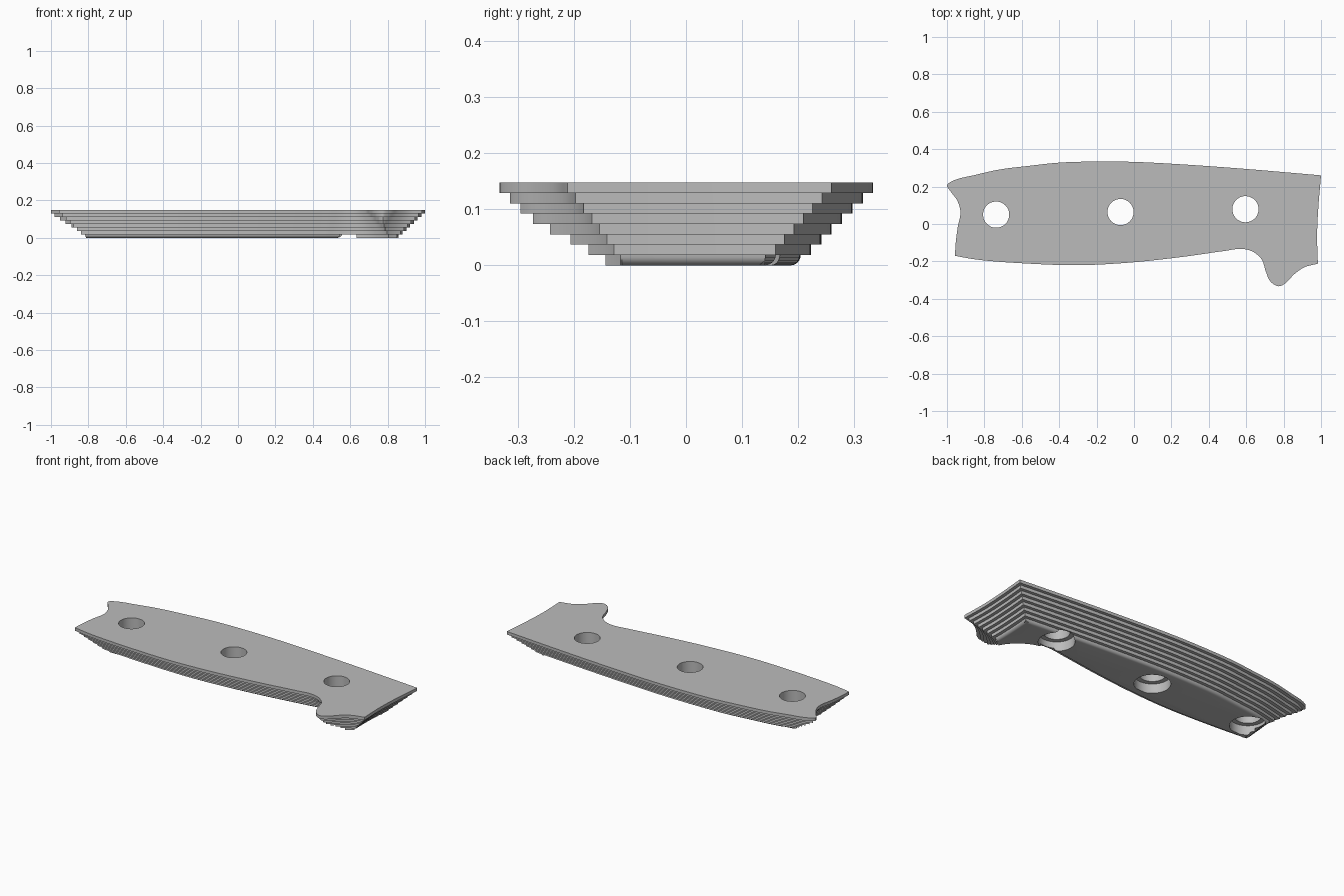
import bpy
import bmesh
import math
from mathutils import Vector, kdtree

STEP = 0.0185          # height and inset of every layer
LAYERS = 8
TOP = STEP * LAYERS
SPACING = 0.01

# Outline of the widest layer, anticlockwise, split at its sharp corners
BACK = [(1, .26), (.59, .295), (.3, .316), (0, .332), (-.2, .334), (-.4, .328),
        (-.56, .311), (-.72, .291), (-.85, .262), (-.97, .23), (-1, .207),
        (-.98, .173), (-.945, .125), (-.928, .065), (-.943, -.02),
        (-.954, -.11), (-.957, -.17)]
FRONT = [(-.957, -.17), (-.85, -.189), (-.56, -.212), (-.29, -.22), (-.02, -.206),
         (.25, -.177), (.485, -.144), (.575, -.133), (.635, -.148), (.683, -.19),
         (.705, -.255), (.73, -.308), (.775, -.333), (.815, -.312), (.855, -.27),
         (.91, -.232), (.983, -.212)]
END = [(.983, -.212), (.979, -.06), (.985, .08), (1, .26)]
HOLES = [(-.737, .05), (-.072, .064), (.596, .079)]


def spline(points):
    """Evenly sampled smooth curve through the points, without its last point."""
    p = [Vector(q) for q in points]
    p = [2 * p[0] - p[1]] + p + [2 * p[-1] - p[-2]]
    result = []
    for a, b, c, d in zip(p, p[1:], p[2:], p[3:]):
        count = max(3, round((c - b).length / SPACING))
        k = (c - b).length
        m1 = ((b - a).normalized() + (c - b).normalized()) * k / 2
        m2 = ((c - b).normalized() + (d - c).normalized()) * k / 2
        for i in range(count):
            t = i / count
            h = t * t * (3 - 2 * t)
            result.append(b * (1 - h) + c * h + m1 * t * (1 - t) ** 2 - m2 * t * t * (1 - t))
    return result


def inward(loop):
    """Mitred inward normals of an anticlockwise loop."""
    normals = []
    for i, p in enumerate(loop):
        a = (p - loop[i - 1]).normalized()
        b = (loop[(i + 1) % len(loop)] - p).normalized()
        t = (a + b).normalized()
        normals.append(Vector((-t.y, t.x)) / max(0.5, t.dot(a)))
    return normals


def inset(loop, distance):
    """Parallel curve inside the loop, with overlaps trimmed to clean corners."""
    if distance == 0:
        return loop
    tree = kdtree.KDTree(len(loop))
    for i, p in enumerate(loop):
        tree.insert(p.to_3d(), i)
    tree.balance()
    kept = []
    for i, (p, n) in enumerate(zip(loop, inward(loop))):
        n = n.normalized()
        q = p + n * distance
        if tree.find(q.to_3d())[2] > distance - 0.0006:
            kept.append((i, q, n))
    result = []
    for (i, p, n), (j, q, m) in zip(kept, kept[1:] + kept[:1]):
        result.append(p)
        cross = n.x * m.y - n.y * m.x
        if (j - i) % len(loop) > 1 and abs(cross) > 0.05:
            u, v = n.dot(p), m.dot(q)
            corner = Vector((u * m.y - v * n.y, n.x * v - m.x * u)) / cross
            if (corner - p).length < 0.04 and (corner - q).length < 0.04:
                result.append(corner)
    return result


def make_solid(name, rings):
    """Closed solid from (loop, height) rings listed from the bottom up."""
    bm = bmesh.new()
    rows = [[bm.verts.new((p.x, p.y, z)) for p in loop] for loop, z in rings]
    bm.faces.new(rows[0][::-1])
    bm.faces.new(rows[-1])
    for low, high in zip(rows, rows[1:]):
        for i in range(len(low)):
            bm.faces.new((low[i - 1], low[i], high[i], high[i - 1]))
    mesh = bpy.data.meshes.new(name)
    bm.to_mesh(mesh)
    bm.free()
    obj = bpy.data.objects.new(name, mesh)
    bpy.context.collection.objects.link(obj)
    return obj


def combine(target, tool, operation):
    """Apply a boolean and remove the helper."""
    mod = target.modifiers.new(operation.lower(), 'BOOLEAN')
    mod.operation, mod.object, mod.solver = operation, tool, 'MANIFOLD'
    bpy.context.view_layer.objects.active = target
    bpy.ops.object.modifier_apply(modifier=mod.name)
    bpy.data.objects.remove(tool)


def disc(centre, radius):
    return [Vector(centre) + radius * Vector((math.cos(a), math.sin(a)))
            for a in (math.tau * i / 48 for i in range(48))]


if "Cube" in bpy.data.objects:
    bpy.data.objects.remove(bpy.data.objects["Cube"])

outline = spline(BACK) + spline(FRONT) + spline(END)

# Stepped body: every layer is inset from the one above it
body = make_solid("handle_scale", [(outline, TOP - STEP), (outline, TOP)])
for k in range(1, LAYERS):
    loop = inset(outline, k * STEP)
    top = TOP - k * STEP
    rings = [(loop, top - STEP), (loop, top + STEP / 2)]
    if k == LAYERS - 1:
        # Rounded lower edge everywhere but on the finger guard
        normals = inward(loop)
        rounded = [not (p.x > 0.6 and p.y < 0.05 and n.y > 0.1) for p, n in zip(loop, normals)]
        rings = []
        for s in range(7):
            a = s / 6 * math.pi / 2
            rings.append(([p + n * STEP * (1 - math.sin(a)) * r
                           for p, n, r in zip(loop, normals, rounded)],
                          STEP * (1 - math.cos(a))))
        rings.append((loop, top + STEP / 2))
    combine(body, make_solid("layer", rings), 'UNION')

# Pin holes, counterbored from below
for centre in HOLES:
    for radius, height in ((0.07, TOP + 0.1), (0.097, 3 * STEP)):
        ring = disc(centre, radius)
        cutter = make_solid("pin_cutter", [(ring, -0.1), (ring, height)])
        cutter.hide_render = True
        combine(body, cutter, 'DIFFERENCE')

# One plain grey
grey = bpy.data.materials.new("plain_grey")
grey.use_nodes = True
colour = (0.5, 0.5, 0.5, 1)
grey.diffuse_color = colour
grey.node_tree.nodes["Principled BSDF"].inputs["Base Color"].default_value = colour
body.data.materials.clear()
body.data.materials.append(grey)
for face in body.data.polygons:
    face.material_index = 0

bpy.ops.object.select_all(action='DESELECT')
body.select_set(True)
bpy.context.view_layer.objects.active = body
bpy.ops.object.shade_smooth_by_angle(angle=math.radians(30))
